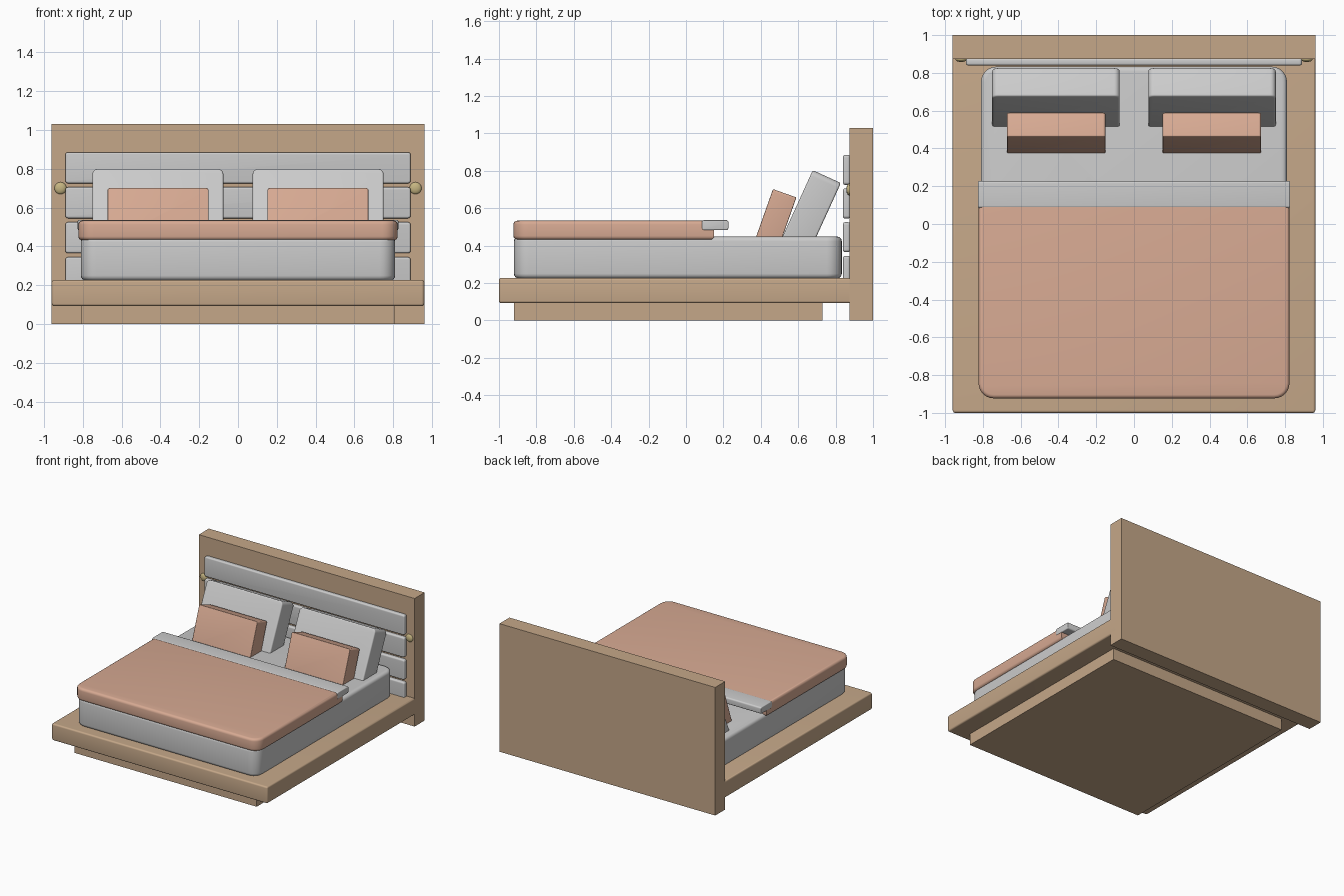
import bpy, bmesh, math
from mathutils import Matrix, Vector

if "Cube" in bpy.data.objects:
    bpy.data.objects.remove(bpy.data.objects["Cube"])


def material(name, rgb):
    m = bpy.data.materials.new(name)
    m.diffuse_color = (*rgb, 1)
    m.use_nodes = True
    m.node_tree.nodes["Principled BSDF"].inputs["Base Color"].default_value = m.diffuse_color
    return m


WOOD = material("oak", (0.56, 0.39, 0.25))
PEACH = material("peach_fabric", (0.68, 0.40, 0.29))
BRASS = material("brass", (0.56, 0.46, 0.22))


def finish(name, bm, mat=None):
    me = bpy.data.meshes.new(name)
    bm.to_mesh(me)
    bm.free()
    ob = bpy.data.objects.new(name, me)
    bpy.context.collection.objects.link(ob)
    if mat:
        me.materials.append(mat)
    bpy.context.view_layer.objects.active = ob
    ob.select_set(True)
    bpy.ops.object.shade_smooth_by_angle(angle=math.radians(35))
    ob.select_set(False)
    return ob


def block(name, x, y, z, mat=None, corner=0.0, edge=0.0, axis=2, front_only=False):
    """Box from ranges; corner rounds edges along one axis, edge softens the rims."""
    bm = bmesh.new()
    bmesh.ops.create_cube(bm, size=1)
    for v in bm.verts:
        v.co = Vector((r[0] + (c + 0.5) * (r[1] - r[0])) for r, c in zip((x, y, z), v.co))

    def along(e):
        d = e.verts[0].co - e.verts[1].co
        return abs(d[axis]) > 0.99 * d.length

    if corner:
        es = [e for e in bm.edges if along(e)
              and not (front_only and e.verts[0].co.y > sum(y) / 2)]
        bmesh.ops.bevel(bm, geom=es, offset=corner, segments=6, profile=0.5, affect='EDGES')
    if edge:
        lo, hi = (x, y, z)[axis]
        es = [e for e in bm.edges
              if any(all(abs(v.co[axis] - h) < 1e-5 for v in e.verts) for h in (lo, hi))]
        bmesh.ops.bevel(bm, geom=es, offset=edge, segments=4, profile=0.5, affect='EDGES')
    bmesh.ops.recalc_face_normals(bm, faces=bm.faces)
    return finish(name, bm, mat)


# Wooden frame
block("headboard", (-0.96, 0.96), (0.873, 1.0), (0, 1.03), WOOD)
block("platform", (-0.96, 0.96), (-1.0, 0.93), (0.093, 0.227), WOOD, 0.015, 0.012, front_only=True)
block("plinth", (-0.81, 0.81), (-0.92, 0.73), (0, 0.10), WOOD)

# Padded headboard slats
for i in range(4):
    top = 0.885 - i * 0.18
    block(f"headboard_slat_{i + 1}", (-0.89, 0.89), (0.84, 0.876), (top - 0.16, top),
          None, 0.015, 0.01, axis=1)

# Mattress and bedding
block("mattress", (-0.81, 0.81), (-0.92, 0.833), (0.225, 0.448), None, 0.08, 0.025)
block("duvet", (-0.823, 0.823), (-0.923, 0.15), (0.432, 0.533), PEACH, 0.08, 0.02, front_only=True)
block("sheet_fold", (-0.826, 0.826), (0.085, 0.227), (0.483, 0.536), None, 0.012, 0.006, axis=0)


# Leaning pillows
def pillow(name, cx, width, thick, height, top_front, lean, mat, corner, edge):
    ob = block(name, (-width / 2, width / 2), (0, thick), (-height, 0), mat, corner, edge, axis=1)
    ob.data.transform(Matrix.Translation((cx, *top_front)) @ Matrix.Rotation(-lean, 4, 'X'))


for side, s in (("left", -1), ("right", 1)):
    pillow(f"pillow_{side}", s * 0.413, 0.675, 0.165, 0.43, (0.678, 0.803),
           math.radians(24.5), None, 0.03, 0.01)
    pillow(f"cushion_{side}", s * 0.412, 0.52, 0.133, 0.30, (0.465, 0.702),
           math.radians(19.5), PEACH, 0.012, 0.005)
    # Brass knob
    bm = bmesh.new()
    bmesh.ops.create_uvsphere(bm, u_segments=24, v_segments=12, radius=0.031,
                              matrix=Matrix.Translation((s * 0.915, 0.873, 0.70))
                              @ Matrix.Diagonal((1, 0.5, 1, 1)))
    finish(f"knob_{side}", bm, BRASS)
